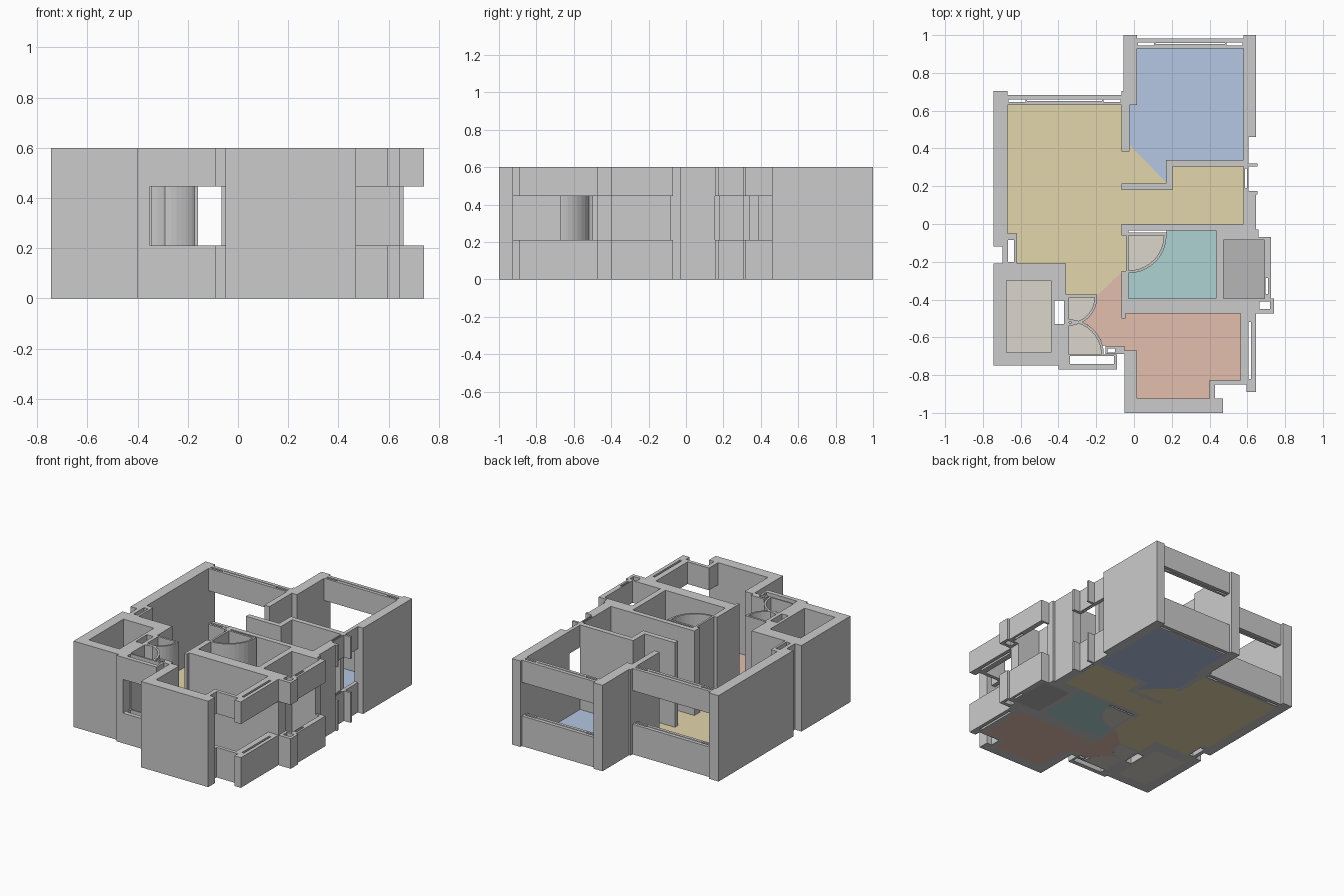
import bpy, bmesh
from math import sin, cos, radians

H, SILL, HEAD = 0.6, 0.21, 0.445   # wall height, window opening bottom / top
FLOOR = 0.01


def rect(x0, y0, x1, y1):
    return [(x0, y0), (x1, y0), (x1, y1), (x0, y1)]


def prism(name, outline, holes=(), z0=0.0, z1=H, mat=None):
    """Extrude a 2D outline (with optional holes) between two heights."""
    cu = bpy.data.curves.new(name, 'CURVE')
    cu.dimensions, cu.fill_mode, cu.extrude = '2D', 'BOTH', (z1 - z0) / 2
    for loop in [outline, *holes]:
        sp = cu.splines.new('POLY')
        sp.points.add(len(loop) - 1)
        for p, (x, y) in zip(sp.points, loop):
            p.co = (x, y, 0, 1)
        sp.use_cyclic_u = True
    tmp = bpy.data.objects.new(name + "_curve", cu)
    bpy.context.collection.objects.link(tmp)
    dg = bpy.context.evaluated_depsgraph_get()
    me = bpy.data.meshes.new_from_object(tmp.evaluated_get(dg))
    bpy.data.objects.remove(tmp)
    bm = bmesh.new()
    bm.from_mesh(me)
    bmesh.ops.translate(bm, verts=bm.verts, vec=(0, 0, (z0 + z1) / 2))
    bmesh.ops.remove_doubles(bm, verts=bm.verts, dist=1e-5)
    bmesh.ops.recalc_face_normals(bm, faces=bm.faces)
    for f in bm.faces:
        f.smooth = False
    bm.to_mesh(me)
    bm.free()
    me.name = name
    me.materials.clear()
    if mat:
        me.materials.append(mat)
    ob = bpy.data.objects.new(name, me)
    bpy.context.collection.objects.link(ob)
    return ob


def window(name, outline, holes=()):
    prism(name + "_sill", outline, holes, 0, SILL)
    prism(name + "_header", outline, holes, HEAD, H)


def arc(cx, cy, r, a0, a1, n=10):
    angs = [radians(a0 + (a1 - a0) * i / n) for i in range(n + 1)]
    return [(cx + r * cos(a), cy + r * sin(a)) for a in angs]


def door_swing(name, cx, cy, r, a0, a1, mat, t=0.014):
    prism(name + "_arc", arc(cx, cy, r, a0, a1) + arc(cx, cy, r - t, a1, a0))
    prism(name + "_floor", [(cx, cy)] + arc(cx, cy, r - t, a0, a1), (), 0, FLOOR, mat)


def colour(name, rgb):
    m = bpy.data.materials.new(name)
    m.diffuse_color = (*rgb, 1)
    return m


yellow = colour("living_yellow", (0.77, 0.67, 0.41))
blue = colour("bedroom_blue", (0.46, 0.57, 0.76))
teal = colour("bath_teal", (0.42, 0.65, 0.64))
orange = colour("bedroom_orange", (0.77, 0.52, 0.43))
grey = colour("balcony_grey", (0.47, 0.47, 0.47))
beige = colour("utility_beige", (0.71, 0.67, 0.60))

# Living room west wall and side recess
prism("living_left_wall", rect(-0.745, -0.12, -0.67, 0.705))
prism("side_recess_frame",
      [(-0.695, -0.21), (-0.62, -0.21), (-0.62, -0.05), (-0.67, -0.05), (-0.67, -0.12), (-0.695, -0.12)],
      [rect(-0.667, -0.2, -0.635, -0.085)])

# Utility room block with duct
prism("utility_block",
      [(-0.745, -0.21), (-0.36, -0.21), (-0.36, -0.69), (-0.4, -0.69), (-0.4, -0.75), (-0.745, -0.75)],
      [rect(-0.675, -0.68, -0.44, -0.3), rect(-0.42, -0.53, -0.37, -0.405)])

# Entrance shaft: front window, thin walls
prism("shaft_corner", rect(-0.4, -0.77, -0.35, -0.69))
window("shaft_window", rect(-0.35, -0.77, -0.09, -0.69), [rect(-0.34, -0.74, -0.105, -0.7)])
window("shaft_stub", rect(-0.15, -0.688, -0.05, -0.645), [rect(-0.14, -0.68, -0.1, -0.66)])
prism("shaft_left_wall", [(-0.36, -0.69), (-0.345, -0.69), (-0.345, -0.388), (-0.195, -0.388),
                          (-0.195, -0.374), (-0.36, -0.374)])

# Bedroom walls at the back
prism("bedroom_left_wall",
      [(-0.055, 1), (0.015, 1), (0.015, 0.63), (-0.025, 0.63), (-0.025, 0.385),
       (-0.065, 0.385), (-0.065, 0.705), (-0.055, 0.705)])
prism("bedroom_right_wall", rect(0.58, 0.46, 0.645, 1))
prism("kitchen_divider",
      [(0.58, 0.34), (0.17, 0.34), (0.17, 0.215), (-0.065, 0.215),
       (-0.065, 0.18), (0.205, 0.18), (0.205, 0.305), (0.58, 0.305)])

# Back windows with sliding-frame slots
for name, x0, y0, x1 in (("living_back_window", -0.67, 0.63, -0.065),
                         ("bedroom_back_window", 0.015, 0.93, 0.58)):
    w = 0.16 * (x1 - x0)
    window(name, rect(x0, y0, x1, y0 + 0.053),
           [rect(x0 + 0.006, y0 + 0.015, x0 + w, y0 + 0.03),
            rect(x0 + w + 0.008, y0 + 0.022, x1 - w - 0.008, y0 + 0.028),
            rect(x1 - w, y0 + 0.015, x1 - 0.006, y0 + 0.03)])

# Kitchen side window with projecting jambs
window("kitchen_window",
       [(0.58, 0.46), (0.605, 0.46), (0.605, 0.32), (0.655, 0.32), (0.655, 0.305), (0.605, 0.305),
        (0.605, 0.175), (0.655, 0.175), (0.655, 0.155), (0.58, 0.155)],
       [rect(0.588, 0.19, 0.597, 0.295)])

# Bathroom and balcony core
prism("bath_core_walls",
      [(-0.065, 0), (0.58, 0), (0.58, 0.155), (0.645, 0.155), (0.645, -0.03), (0.66, -0.03),
       (0.66, -0.085), (0.475, -0.085), (0.475, -0.395), (0.645, -0.395), (0.645, -0.475),
       (-0.045, -0.475), (-0.045, -0.5), (-0.065, -0.5), (-0.065, -0.25), (-0.042, -0.25),
       (-0.042, -0.06), (-0.065, -0.06)],
      [rect(-0.028, -0.395, 0.435, -0.035)])
window("balcony_window",
       [(0.66, -0.07), (0.725, -0.07), (0.725, -0.395), (0.74, -0.395), (0.74, -0.475),
        (0.645, -0.475), (0.645, -0.395), (0.69, -0.395), (0.69, -0.085), (0.66, -0.085)],
       [rect(0.696, -0.37, 0.71, -0.285), rect(0.665, -0.45, 0.72, -0.41)])
prism("bath_door_leaf", rect(-0.028, -0.06, 0.175, -0.046))

# Front bedroom walls and corner window
prism("front_bedroom_wall",
      [(-0.05, -0.67), (0.015, -0.67), (0.015, -0.925), (0.47, -0.925), (0.47, -1), (-0.05, -1)])
window("front_corner_window",
       [(0.4, -0.825), (0.565, -0.825), (0.565, -0.475), (0.645, -0.475), (0.645, -0.89),
        (0.595, -0.89), (0.595, -0.85), (0.43, -0.85), (0.43, -0.925), (0.4, -0.925)],
       [rect(0.605, -0.82, 0.62, -0.52)])

# Door swings
door_swing("bath_door", -0.028, -0.06, 0.2, -90, 0, beige)
door_swing("entry_door_upper", -0.345, -0.388, 0.15, -90, 0, beige)
door_swing("entry_door_lower", -0.345, -0.69, 0.185, 0, 90, beige)

# Coloured floors
floors = [
    ("living_floor", yellow,
     [(-0.67, 0.63), (-0.065, 0.63), (-0.065, 0.385), (-0.025, 0.42), (0.17, 0.22), (0.17, 0.215),
      (-0.065, 0.215), (-0.065, 0.18), (0.205, 0.18), (0.205, 0.305), (0.58, 0.305), (0.58, 0),
      (-0.065, 0), (-0.065, -0.06), (-0.042, -0.06), (-0.042, -0.25), (-0.065, -0.255),
      (-0.19, -0.374), (-0.36, -0.374), (-0.36, -0.21), (-0.62, -0.21), (-0.62, -0.05), (-0.67, -0.05)]),
    ("bedroom_floor", blue,
     [(0.015, 0.93), (0.58, 0.93), (0.58, 0.34), (0.17, 0.34), (0.17, 0.22), (-0.025, 0.42),
      (-0.025, 0.63), (0.015, 0.63)]),
    ("bath_floor", teal,
     [(0.435, -0.035), (0.435, -0.395), (-0.028, -0.395)] + arc(-0.028, -0.06, 0.2, -90, 0)
     + [(0.172, -0.035)]),
    ("front_bedroom_floor", orange,
     [(-0.065, -0.255), (-0.195, -0.374)] + arc(-0.345, -0.388, 0.15, 0, -65, 6)
     + arc(-0.345, -0.69, 0.185, 70, 15, 6)
     + [(-0.15, -0.645), (-0.05, -0.645), (-0.05, -0.67), (0.015, -0.67), (0.015, -0.925),
        (0.4, -0.925), (0.4, -0.825), (0.565, -0.825), (0.565, -0.475), (-0.045, -0.475),
        (-0.045, -0.5), (-0.065, -0.5)]),
    ("balcony_floor", grey, rect(0.475, -0.395, 0.69, -0.085)),
    ("utility_floor", beige, rect(-0.675, -0.68, -0.44, -0.3)),
]
for name, mat, outline in floors:
    prism(name, outline, (), 0, FLOOR, mat)
